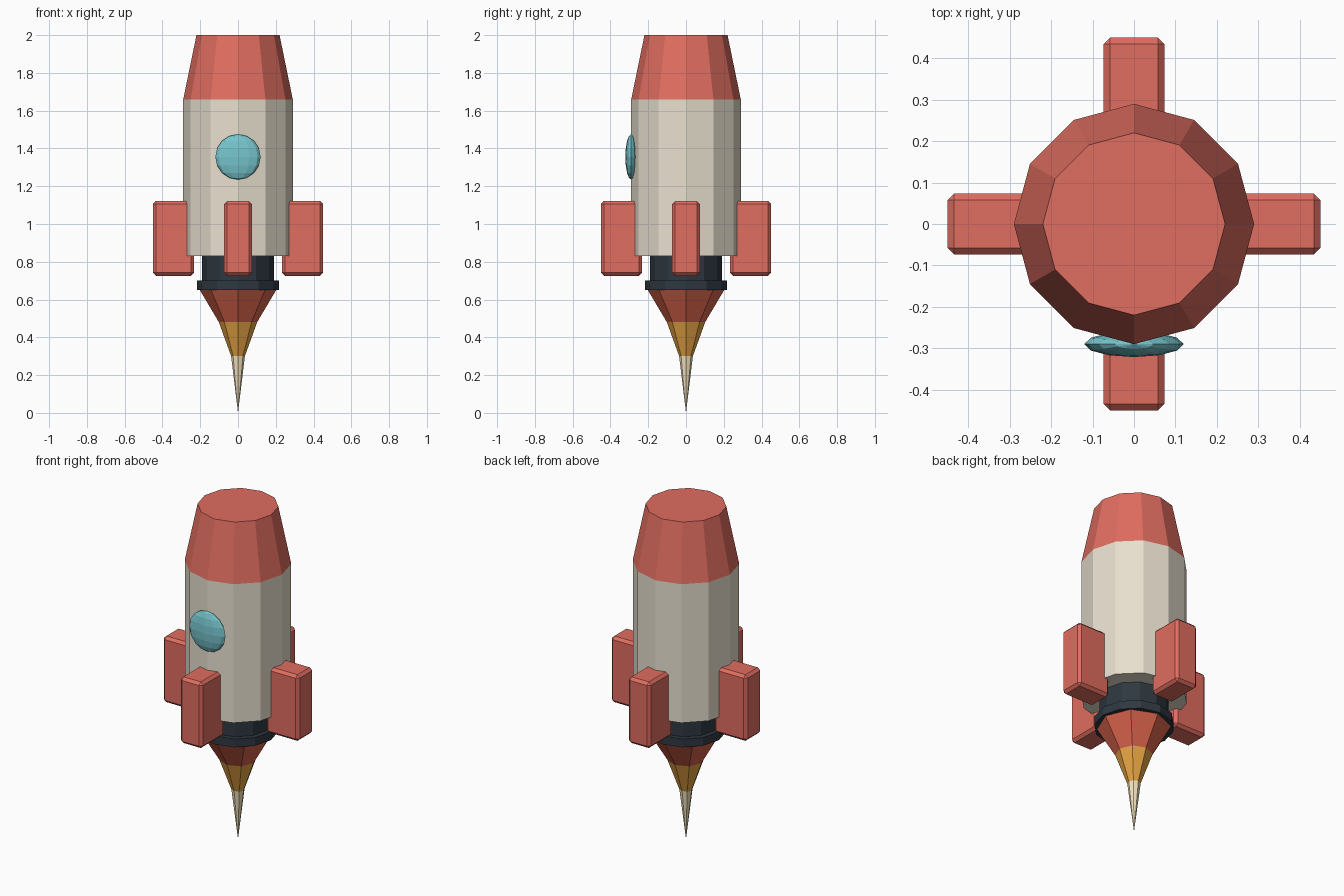
import bpy
import math

if "Cube" in bpy.data.objects:
    bpy.data.objects.remove(bpy.data.objects["Cube"])


def material(name, r, g, b):
    m = bpy.data.materials.new(name)
    lin = [(c / 255 / 12.92) if c < 11 else ((c / 255 + 0.055) / 1.055) ** 2.4 for c in (r, g, b)]
    m.diffuse_color = (*lin, 1)
    m.use_nodes = True
    m.node_tree.nodes["Principled BSDF"].inputs["Base Color"].default_value = m.diffuse_color
    return m


RED = material("red", 224, 109, 96)
CREAM = material("cream", 232, 224, 207)
DARK = material("dark", 46, 56, 64)
TEAL = material("teal", 118, 196, 204)
FLAME = material("flame_orange", 214, 98, 74)
AMBER = material("flame_amber", 230, 163, 66)
PALE = material("flame_pale", 245, 228, 190)


def finish(name, mat):
    ob = bpy.context.object
    ob.name = name
    ob.data.materials.append(mat)
    return ob


def cone(name, sides, z0, r0, z1, r1, mat):
    bpy.ops.mesh.primitive_cone_add(vertices=sides, radius1=r0, radius2=r1,
                                    depth=z1 - z0, location=(0, 0, (z0 + z1) / 2))
    return finish(name, mat)


# Hull and blunt nose
cone("hull", 12, 0.83, 0.29, 1.66, 0.29, CREAM)
cone("nose", 12, 1.66, 0.29, 2.0, 0.22, RED)

# Engine nozzle and its lip
cone("nozzle", 12, 0.67, 0.19, 0.85, 0.19, DARK)
cone("nozzle_lip", 12, 0.65, 0.218, 0.70, 0.218, DARK)

# Exhaust flame: nested cones pointing down
cone("outer_flame", 8, 0.31, 0, 0.66, 0.208, FLAME)
cone("middle_flame", 8, 0.20, 0, 0.65, 0.163, AMBER)
cone("inner_flame", 8, 0.0, 0, 0.65, 0.079, PALE)

# Flattened porthole on the front
bpy.ops.mesh.primitive_uv_sphere_add(segments=12, ring_count=8, radius=0.12,
                                     location=(0, -0.29, 1.355))
porthole = finish("porthole", TEAL)
porthole.scale = (1, 0.26, 1)

# Four bevelled fins
for i in range(4):
    a = i * math.pi / 2
    bpy.ops.mesh.primitive_cube_add(size=1, location=(0.3415 * math.cos(a), 0.3415 * math.sin(a), 0.924),
                                    rotation=(0, 0, a))
    fin = finish(f"fin_{i + 1}", RED)
    fin.scale = (0.217, 0.147, 0.396)
    bpy.ops.object.transform_apply(location=False, rotation=False, scale=True)
    bevel = fin.modifiers.new("edge_bevel", 'BEVEL')
    bevel.width = 0.016
    bevel.segments = 1
